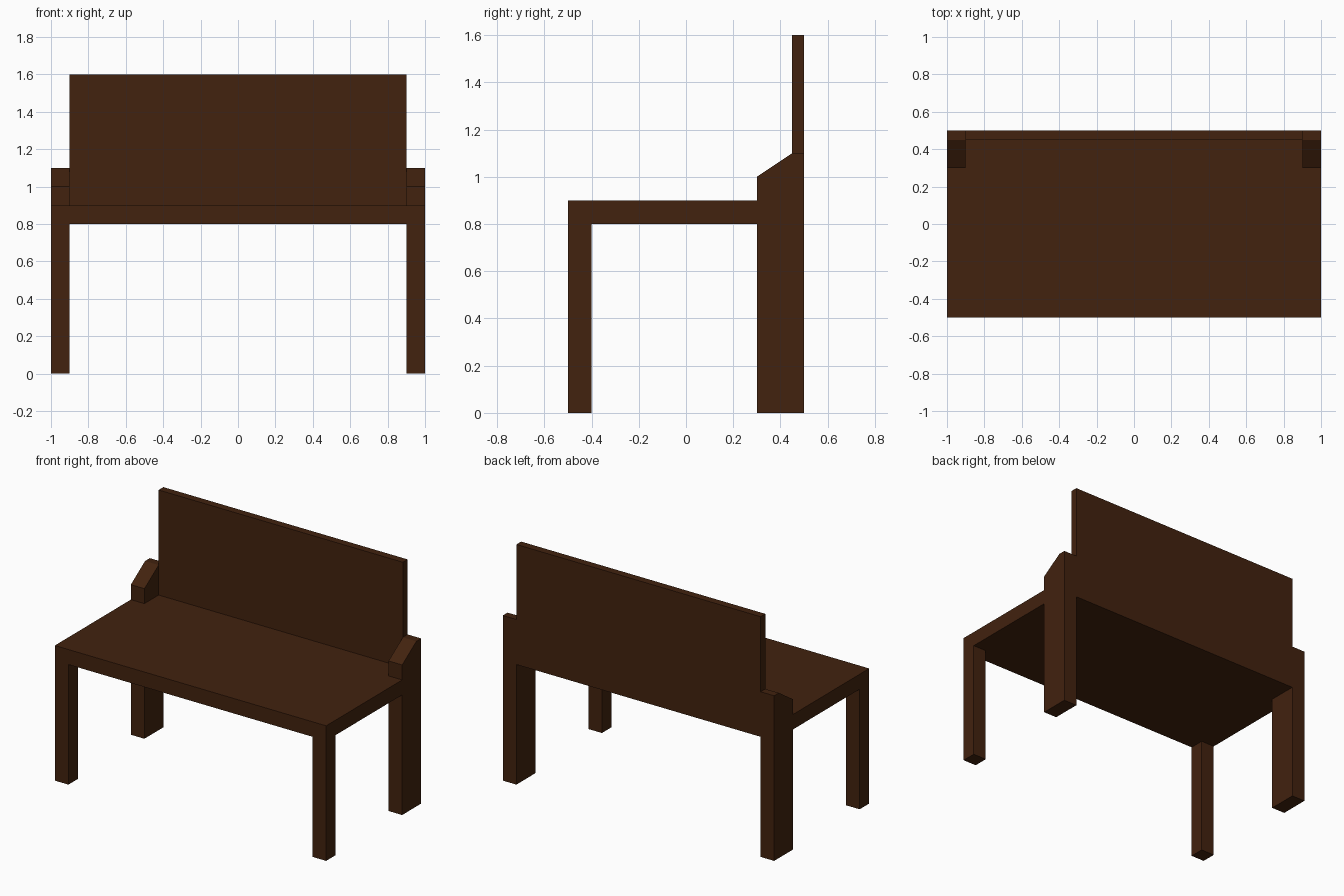
import bpy, bmesh
from mathutils import Vector

if "Cube" in bpy.data.objects:
    bpy.data.objects.remove(bpy.data.objects["Cube"])

wood = bpy.data.materials.new("dark brown wood")
wood.diffuse_color = (0.054, 0.0160, 0.0045, 1)
wood.use_nodes = True
wood.node_tree.nodes["Principled BSDF"].inputs["Base Color"].default_value = wood.diffuse_color


def prism(name, points, offset):
    """Extrude a closed outline of 3D points along an offset."""
    bm = bmesh.new()
    face = bm.faces.new([bm.verts.new(p) for p in points])
    ext = bmesh.ops.extrude_face_region(bm, geom=[face])
    moved = [g for g in ext["geom"] if isinstance(g, bmesh.types.BMVert)]
    bmesh.ops.translate(bm, verts=moved, vec=Vector(offset))
    bmesh.ops.recalc_face_normals(bm, faces=bm.faces)
    mesh = bpy.data.meshes.new(name)
    bm.to_mesh(mesh)
    bm.free()
    mesh.materials.append(wood)
    obj = bpy.data.objects.new(name, mesh)
    bpy.context.collection.objects.link(obj)
    return obj


def mirrored(obj):
    obj.modifiers.new("mirror", "MIRROR").use_axis[0] = True


# Seat board, notched at the rear corners around the back posts
right = [(1, -0.5), (1, 0.3), (0.9, 0.3), (0.9, 0.5)]
outline = right + [(-x, y) for x, y in reversed(right)]
prism("seat", [(x, y, 0.8) for x, y in outline], (0, 0, 0.1))

# Backrest panel
prism("backrest", [(-0.9, 0.45, 0.9), (0.9, 0.45, 0.9),
                   (0.9, 0.5, 0.9), (-0.9, 0.5, 0.9)], (0, 0, 0.7))

# Front legs
mirrored(prism("front_legs", [(0.9, -0.5, 0), (1, -0.5, 0),
                              (1, -0.4, 0), (0.9, -0.4, 0)], (0, 0, 0.8)))

# Back posts with a sloped top
side = [(0.3, 0), (0.5, 0), (0.5, 1.1), (0.45, 1.1), (0.3, 1.0)]
mirrored(prism("back_posts", [(0.9, y, z) for y, z in side], (0.1, 0, 0)))
